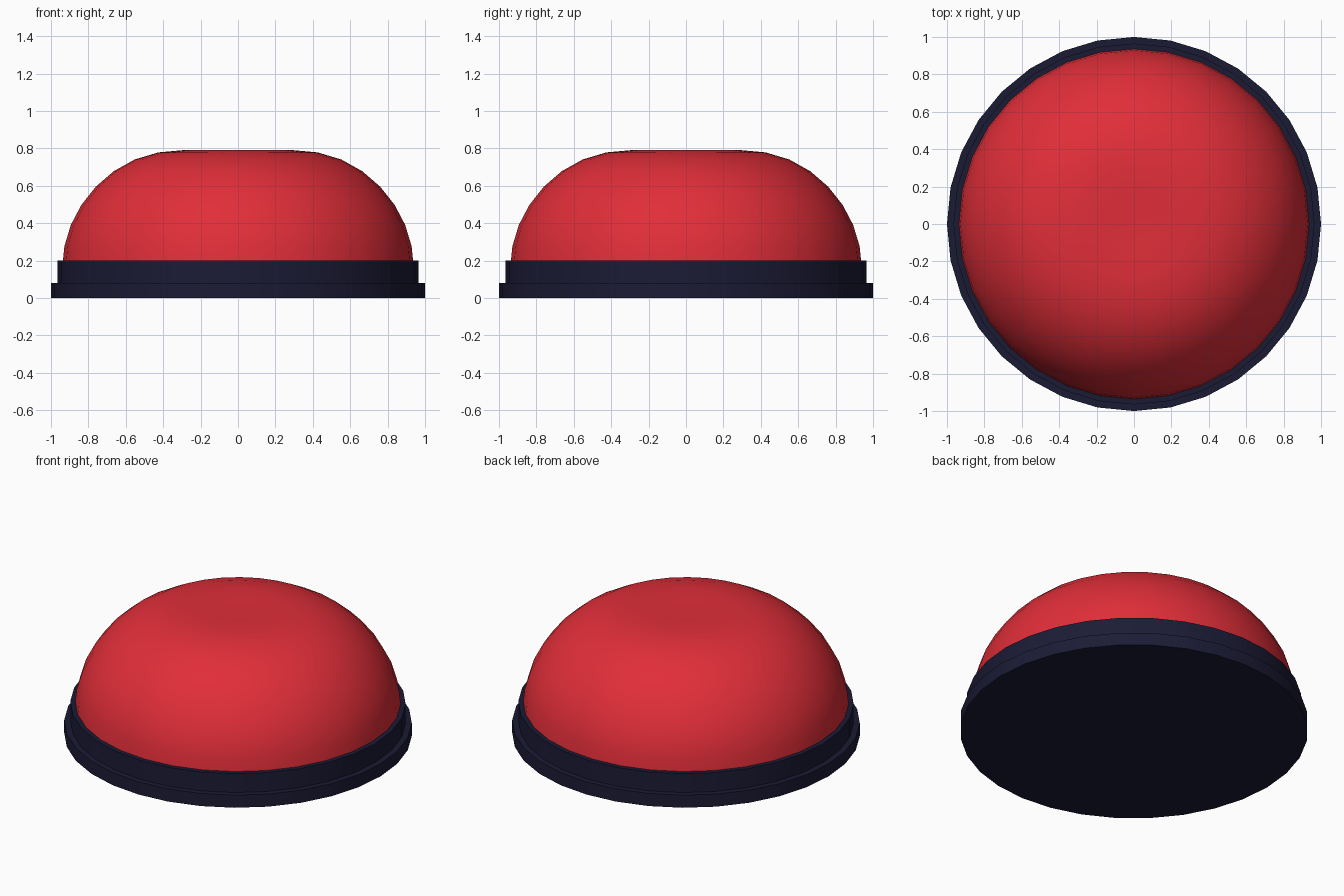
import bpy, bmesh
from math import sin, cos, pi, exp

if "Cube" in bpy.data.objects:
    bpy.data.objects.remove(bpy.data.objects["Cube"])

SIDES = 32


def material(name, rgb):
    mat = bpy.data.materials.new(name)
    mat.diffuse_color = (*rgb, 1)
    mat.use_nodes = True
    mat.node_tree.nodes["Principled BSDF"].inputs["Base Color"].default_value = mat.diffuse_color
    return mat


def lathe(name, profile, mat):
    """Spin (radius, z) points around z; zero radius makes a pole, open ends get capped."""
    bm = bmesh.new()
    rings = []
    for r, z in profile:
        if r < 1e-6:
            rings.append([bm.verts.new((0, 0, z))] * SIDES)
        else:
            rings.append([bm.verts.new((r * cos(2 * pi * i / SIDES), r * sin(2 * pi * i / SIDES), z))
                          for i in range(SIDES)])
    for low, high in zip(rings, rings[1:]):
        for i in range(SIDES):
            j = (i + 1) % SIDES
            bm.faces.new(dict.fromkeys((low[i], low[j], high[j], high[i])))
    bm.faces.new(rings[0][::-1])
    if profile[-1][0] > 1e-6:
        bm.faces.new(rings[-1])
    bmesh.ops.recalc_face_normals(bm, faces=bm.faces)
    mesh = bpy.data.meshes.new(name)
    bm.to_mesh(mesh)
    bm.free()
    obj = bpy.data.objects.new(name, mesh)
    bpy.context.collection.objects.link(obj)
    mesh.materials.append(mat)
    bpy.ops.object.select_all(action='DESELECT')
    obj.select_set(True)
    bpy.context.view_layer.objects.active = obj
    bpy.ops.object.shade_smooth_by_angle(angle=pi / 6)
    return obj


navy = material("dark_navy", (0.011, 0.011, 0.036))
red = material("red", (0.75, 0.027, 0.04))

# Wide foot and the collar standing on it
lathe("base_foot", [(1.0, 0), (1.0, 0.08)], navy)
lathe("base_collar", [(0.965, 0.08), (0.965, 0.2)], navy)

# Squashed half sphere whose crown is pressed in to a shallow dish
dome = []
for k in range(11):
    t = k * pi / 20
    r = 0.94 * cos(t)
    dome.append((r, 0.16 + 0.752 * sin(t) - 0.129 * exp(-5 * r * r)))
lathe("button_dome", dome, red)
